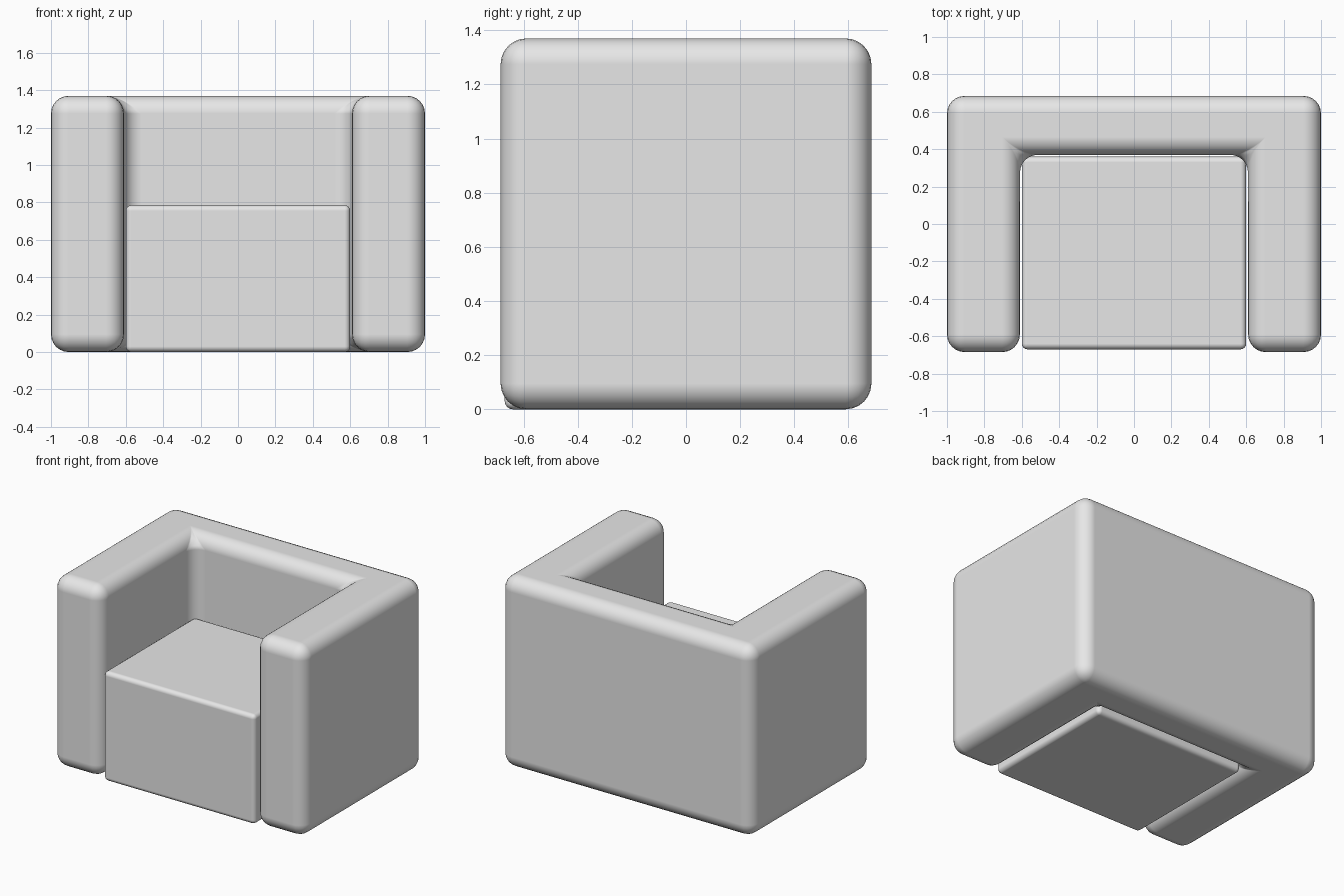
import bpy
import bmesh

default_cube = bpy.data.objects.get("Cube")
if default_cube:
    bpy.data.objects.remove(default_cube, do_unlink=True)

# Upholstery colour
fabric = bpy.data.materials.new("grey_fabric")
fabric.use_nodes = True
GREY = (0.8, 0.8, 0.8, 1.0)
fabric.diffuse_color = GREY
fabric.node_tree.nodes["Principled BSDF"].inputs["Base Color"].default_value = GREY


def cushion(name, outline, height, radius, segments):
    """Extrude a plan outline upward from the floor and round every edge."""
    bm = bmesh.new()
    base = bm.faces.new([bm.verts.new((x, y, 0)) for x, y in outline])
    extruded = bmesh.ops.extrude_face_region(bm, geom=[base], use_keep_orig=True)
    top = [v for v in extruded["geom"] if isinstance(v, bmesh.types.BMVert)]
    bmesh.ops.translate(bm, verts=top, vec=(0, 0, height))
    bmesh.ops.recalc_face_normals(bm, faces=bm.faces)
    mesh = bpy.data.meshes.new(name)
    bm.to_mesh(mesh)
    bm.free()
    mesh.materials.append(fabric)
    obj = bpy.data.objects.new(name, mesh)
    bpy.context.collection.objects.link(obj)

    bevel = obj.modifiers.new("rounded_edges", "BEVEL")
    bevel.width = radius
    bevel.segments = segments
    bevel.limit_method = "ANGLE"
    bevel.harden_normals = True

    bpy.ops.object.select_all(action="DESELECT")
    obj.select_set(True)
    bpy.context.view_layer.objects.active = obj
    bpy.ops.object.shade_smooth()
    return obj


# U-shaped shell: both arms and the backrest in one piece
half_width, half_depth, height = 1.0, 0.685, 1.37
arm_inner, back_inner = 0.61, 0.37
half_plan = [(arm_inner, back_inner), (arm_inner, -half_depth),
             (half_width, -half_depth), (half_width, half_depth)]
plan = half_plan + [(-x, y) for x, y in reversed(half_plan)]
cushion("arms_and_back", plan, height, 0.095, 6)

# Block seat resting on the floor between the arms
seat_x, seat_front, seat_back = 0.6, -0.67, 0.36
cushion("seat", [(-seat_x, seat_front), (seat_x, seat_front),
                 (seat_x, seat_back), (-seat_x, seat_back)], 0.785, 0.03, 4)
